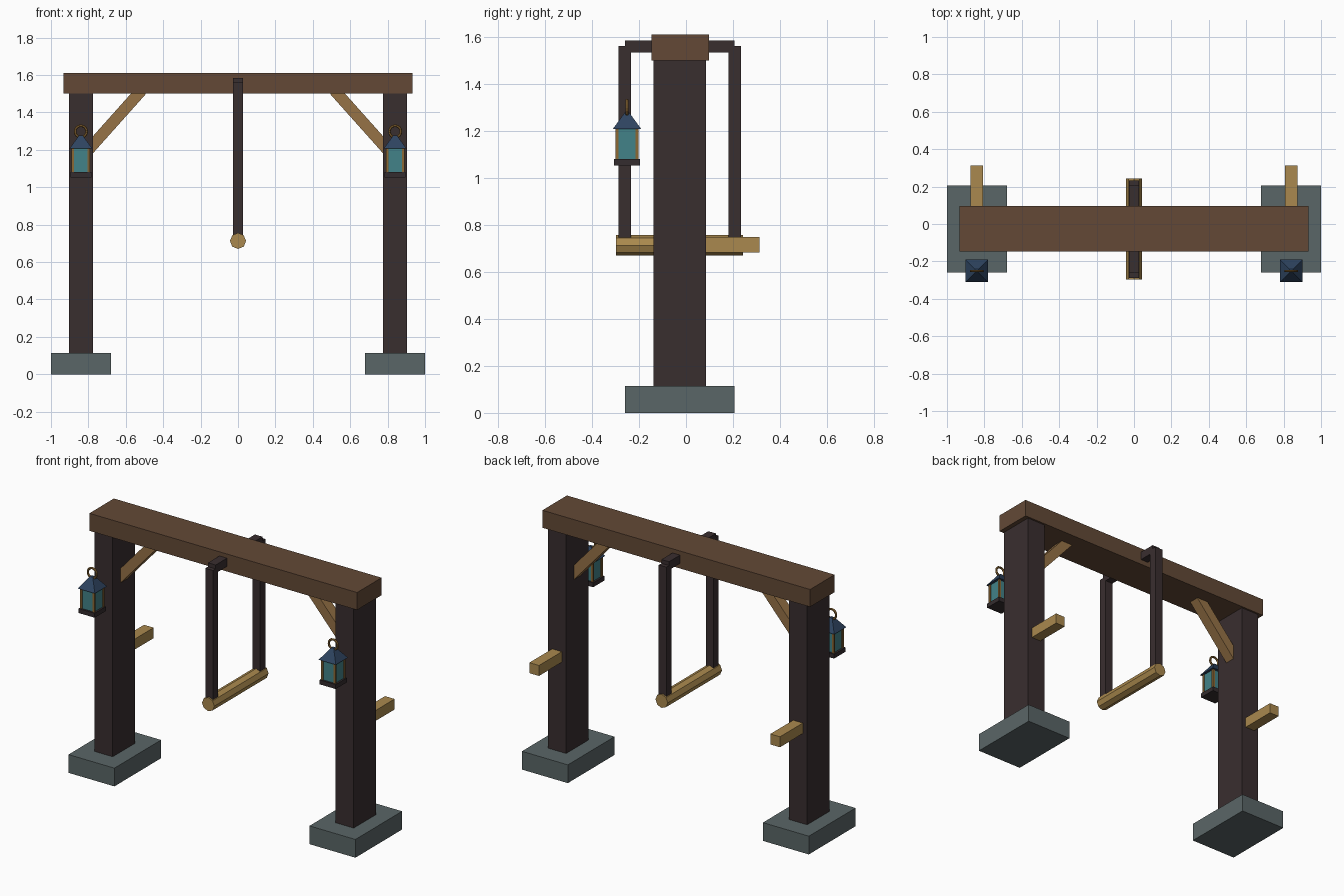
import bpy, bmesh, math
from mathutils import Matrix, Vector

if "Cube" in bpy.data.objects:
    bpy.data.objects.remove(bpy.data.objects["Cube"], do_unlink=True)


def material(name, rgb):
    """Flat material from 0-255 sRGB values."""
    lin = [((c / 255 + 0.055) / 1.055) ** 2.4 for c in rgb] + [1]
    m = bpy.data.materials.new(name)
    m.use_nodes = True
    m.diffuse_color = lin
    bsdf = m.node_tree.nodes["Principled BSDF"]
    bsdf.inputs["Base Color"].default_value = lin
    bsdf.inputs["Roughness"].default_value = 0.9
    return m


STONE = material("grey stone", (90, 102, 103))
DARK = material("dark wood", (57, 46, 47))
BEAM = material("brown wood", (99, 73, 54))
BRACE = material("tan wood", (150, 114, 70))
PALE = material("pale wood", (170, 137, 78))
ROOF = material("blue metal", (46, 68, 96))
GLASS = material("teal glass", (66, 130, 136))
BRASS = material("brass", (140, 104, 52))
IRON = material("dark iron", (52, 44, 46))

MID_Y = -0.027      # centre line of the frame
POST_X = 0.84       # centre of each post
LAMP_Y = -0.251


def finish(name, bm, mat):
    mesh = bpy.data.meshes.new(name)
    bmesh.ops.recalc_face_normals(bm, faces=bm.faces)
    bm.to_mesh(mesh)
    bm.free()
    mesh.materials.append(mat)
    ob = bpy.data.objects.new(name, mesh)
    bpy.context.collection.objects.link(ob)
    return ob


def box(name, center, size, mat, tilt=0):
    """Box with an optional tilt about the y axis."""
    bm = bmesh.new()
    m = (Matrix.Translation(center) @ Matrix.Rotation(tilt, 4, "Y")
         @ Matrix.Diagonal((*size, 1)))
    bmesh.ops.create_cube(bm, size=1, matrix=m)
    return finish(name, bm, mat)


def frustum(name, center, r1, r2, depth, sides, mat, turn):
    bm = bmesh.new()
    bmesh.ops.create_cone(bm, cap_ends=True, segments=sides, radius1=r1,
                          radius2=r2, depth=depth,
                          matrix=Matrix.Translation(center) @ turn)
    return finish(name, bm, mat)


def ring(name, center, radius, thickness, mat):
    """Upright ring in the x-z plane."""
    bpy.ops.mesh.primitive_torus_add(
        location=center, rotation=(math.pi / 2, 0, 0), major_radius=radius,
        minor_radius=thickness, major_segments=16, minor_segments=6)
    ob = bpy.context.object
    ob.name = name
    ob.data.materials.append(mat)


# Crossbeam
box("crossbeam", (0, -0.025, 1.555), (1.866, 0.244, 0.11), BEAM)

for side, s in (("left", 1), ("right", -1)):
    x = s * POST_X
    # Footing, post and rear peg
    box(f"{side}_footing", (x, MID_Y, 0.0575), (0.32, 0.465, 0.115), STONE)
    box(f"{side}_post", (x, MID_Y, 0.77), (0.128, 0.224, 1.48), DARK)
    box(f"{side}_rear_peg", (x, 0.157, 0.715), (0.067, 0.31, 0.066), PALE)

    # Diagonal brace from post to beam
    low, high = Vector((s * 0.80, MID_Y, 1.2)), Vector((s * 0.515, MID_Y, 1.519))
    run = high - low
    box(f"{side}_brace", (low + high) / 2, (run.length, 0.067, 0.061), BRACE,
        math.atan2(-run.z, run.x))

    # Lantern
    box(f"{side}_lantern_base", (x, LAMP_Y, 1.067), (0.112, 0.112, 0.028), IRON)
    box(f"{side}_lantern_glass", (x, LAMP_Y, 1.144), (0.088, 0.088, 0.13), GLASS)
    for i in (-1, 1):
        for j in (-1, 1):
            box(f"{side}_lantern_corner", (x + i * 0.043, LAMP_Y + j * 0.043, 1.144),
                (0.013, 0.013, 0.13), BRASS)
    frustum(f"{side}_lantern_roof", (x, LAMP_Y, 1.243), 0.06 * math.sqrt(2), 0.013,
            0.07, 4, ROOF, Matrix.Rotation(math.pi / 4, 4, "Z"))
    ring(f"{side}_lantern_ring", (x, LAMP_Y, 1.298), 0.031, 0.007, BRASS)

# Swing: hanger through the beam, two straps and a log seat
box("swing_hanger", (0, MID_Y, 1.558), (0.053, 0.467, 0.052), DARK)
for end, s in (("front", -1), ("back", 1)):
    box(f"{end}_swing_strap", (0, MID_Y + s * 0.234, 1.14), (0.053, 0.053, 0.84), DARK)
frustum("swing_log", (0, MID_Y, 0.713), 0.043, 0.043, 0.54, 8, PALE,
        Matrix.Rotation(math.pi / 2, 4, "X"))
